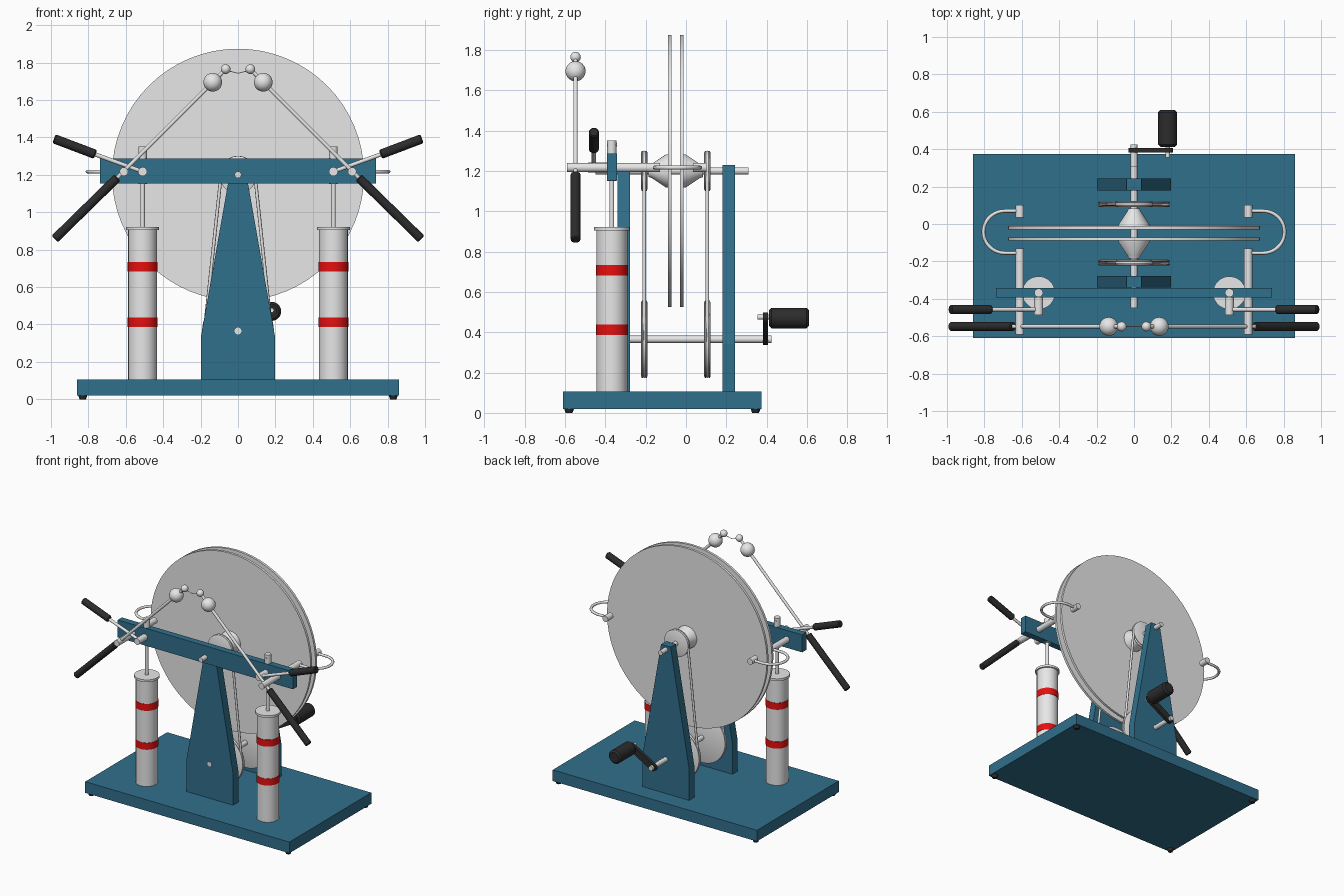
import bpy, bmesh, math
from mathutils import Vector

cube = bpy.data.objects.get("Cube")
if cube:
    bpy.data.objects.remove(cube, do_unlink=True)


def material(name, rgb, rough=0.5):
    m = bpy.data.materials.new(name)
    m.use_nodes = True
    m.diffuse_color = (*rgb, 1)
    bsdf = next(n for n in m.node_tree.nodes if n.type == 'BSDF_PRINCIPLED')
    bsdf.inputs["Base Color"].default_value = (*rgb, 1)
    bsdf.inputs["Roughness"].default_value = rough
    return m


BLUE = material("blue paint", (0.03, 0.16, 0.26))
GREY = material("light grey", (0.8, 0.8, 0.8))
RED = material("red band", (0.8, 0.005, 0.005))
BLACK = material("black rubber", (0.025, 0.025, 0.025))


def finish(name, bm, mat, smooth=True):
    bmesh.ops.recalc_face_normals(bm, faces=bm.faces)
    mesh = bpy.data.meshes.new(name)
    bm.to_mesh(mesh)
    bm.free()
    mesh.materials.append(mat)
    ob = bpy.data.objects.new(name, mesh)
    bpy.context.collection.objects.link(ob)
    if smooth:
        bpy.ops.object.select_all(action='DESELECT')
        ob.select_set(True)
        bpy.context.view_layer.objects.active = ob
        bpy.ops.object.shade_smooth_by_angle(angle=math.radians(35))
    return ob


def lathe(name, a, b, profile, mat, sides=32):
    """Turn (distance along a-b, radius) points around the line a-b."""
    a, b = Vector(a), Vector(b)
    turn = (b - a).to_track_quat('Z', 'Y')
    bm = bmesh.new()
    rings = []
    for d, r in profile:
        rings.append([bm.verts.new(a + turn @ Vector((
            r * math.cos(math.tau * i / sides),
            r * math.sin(math.tau * i / sides), d))) for i in range(sides)])
    for lo, hi in zip(rings, rings[1:]):
        for i in range(sides):
            j = (i + 1) % sides
            bm.faces.new((lo[i], lo[j], hi[j], hi[i]))
    bm.faces.new(rings[0])
    bm.faces.new(rings[-1])
    return finish(name, bm, mat)


def rod(name, a, b, r, mat=GREY, sides=24):
    length = (Vector(b) - Vector(a)).length
    return lathe(name, a, b, [(0, r), (length, r)], mat, sides)


def grip(name, a, b, r):
    length, e = (Vector(b) - Vector(a)).length, r * 0.25
    return lathe(name, a, b, [(0, r - e), (e, r), (length - e, r), (length, r - e)], BLACK)


def ball(name, centre, r):
    bm = bmesh.new()
    bmesh.ops.create_uvsphere(bm, u_segments=24, v_segments=16, radius=r)
    bmesh.ops.translate(bm, verts=bm.verts, vec=centre)
    return finish(name, bm, GREY)


def prism(name, outline, y0, y1, mat):
    """Extrude an x-z outline from y0 to y1."""
    bm = bmesh.new()
    face = bm.faces.new([bm.verts.new((x, y0, z)) for x, z in outline])
    new = bmesh.ops.extrude_face_region(bm, geom=[face])["geom"]
    bmesh.ops.translate(bm, vec=(0, y1 - y0, 0),
                        verts=[v for v in new if isinstance(v, bmesh.types.BMVert)])
    return finish(name, bm, mat, False)


def box(name, x, y0, y1, z0, z1, mat):
    return prism(name, [(-x, z0), (x, z0), (x, z1), (-x, z1)], y0, y1, mat)


def wire(name, points, r, mat=GREY, closed=False):
    curve = bpy.data.curves.new(name, 'CURVE')
    curve.dimensions = '3D'
    curve.bevel_depth = r
    curve.bevel_resolution = 2
    curve.use_fill_caps = True
    line = curve.splines.new('POLY')
    line.points.add(len(points) - 1)
    for p, co in zip(line.points, points):
        p.co = (*co, 1)
    line.use_cyclic_u = closed
    line.use_smooth = True
    curve.materials.append(mat)
    ob = bpy.data.objects.new(name, curve)
    bpy.context.collection.objects.link(ob)
    return ob


AXLE_Z, SHAFT_Z, BAR_Z = 1.2, 0.365, 1.217

# Base, feet, uprights and crossbar
box("base", 0.86, -0.61, 0.375, 0.02, 0.105, BLUE)
for x in (-0.83, 0.83):
    for y in (-0.58, 0.345):
        lathe("foot", (x, y, 0), (x, y, 1), [(0, 0.017), (0.022, 0.025)], BLACK)
for name, y in (("front_upright", -0.34), ("back_upright", 0.18)):
    prism(name, [(-0.197, 0.1), (0.197, 0.1), (0.197, 0.34), (0.04, 1.23),
                 (-0.04, 1.23), (-0.197, 0.34)], y, y + 0.063, BLUE)
box("crossbar", 0.738, -0.393, -0.343, 1.153, 1.286, BLUE)

# Axle, discs and conical hubs
rod("axle", (0, -0.45, AXLE_Z), (0, 0.31, AXLE_Z), 0.018)
for y, out in ((-0.08, -1), (-0.021, 1)):
    rod("disc", (0, y - 0.009, AXLE_Z), (0, y + 0.009, AXLE_Z), 0.674, sides=64)
    lathe("hub", (0, y, AXLE_Z), (0, y + out, AXLE_Z),
          [(0, 0.083), (0.018, 0.083), (0.09, 0.035), (0.105, 0.03)], GREY)

# Pulleys and belts
for y in (-0.207, 0.106):
    for name, z, r in (("upper_pulley", AXLE_Z, 0.1), ("lower_pulley", SHAFT_Z, 0.192)):
        lathe(name, (0, y - 0.016, z), (0, y + 1, z),
              [(0, r - 0.01), (0.004, r), (0.008, r), (0.016, r - 0.014),
               (0.024, r), (0.028, r), (0.032, r - 0.01)], GREY, 48)
    tilt = math.asin(0.09 / (AXLE_Z - SHAFT_Z))
    path = []
    for z, r, start, stop in ((AXLE_Z, 0.092, -tilt, math.pi + tilt),
                              (SHAFT_Z, 0.182, math.pi + tilt, math.tau - tilt)):
        for i in range(25):
            t = start + (stop - start) * i / 24
            path.append((r * math.cos(t), y, z + r * math.sin(t)))
    wire("belt", path, 0.009, closed=True)

# Drive shaft and crank
rod("drive_shaft", (0, -0.342, SHAFT_Z), (0, 0.425, SHAFT_Z), 0.018)
crank = Vector((0.18, 0, 0.47))
along = (crank - Vector((0, 0, SHAFT_Z))).normalized()
side = Vector((-along.z, 0, along.x)) * 0.026
outline = []
for end, flip in ((Vector((0, 0, SHAFT_Z)), -1), (crank, 1)):
    for i in range(13):
        t = math.pi * i / 12
        p = end + flip * (along * 0.03 * math.sin(t) - side * math.cos(t))
        outline.append((p.x, p.z))
prism("crank_arm", outline, 0.382, 0.407, BLACK)
rod("crank_pin", (0.18, 0.355, 0.475), (0.18, 0.43, 0.475), 0.012)
grip("crank_handle", (0.18, 0.412, 0.47), (0.18, 0.61, 0.47), 0.051)

for s, hand in ((1, "left_"), (-1, "right_")):
    # Storage jar with bands, cap and centre rod
    jx, jy = 0.51 * s, -0.368
    rod(hand + "jar", (jx, jy, 0.1), (jx, jy, 0.91), 0.077, sides=48)
    rod(hand + "jar_cap", (jx, jy, 0.905), (jx, jy, 0.922), 0.088, sides=48)
    for z in (0.386, 0.682):
        rod(hand + "jar_band", (jx, jy, z), (jx, jy, z + 0.052), 0.0795, RED, 48)
    rod(hand + "jar_rod", (jx, jy, 0.9), (jx, jy, 1.2), 0.012)
    rod(hand + "terminal_post", (jx, jy, 1.15), (jx, jy, 1.352), 0.023)
    rod(hand + "post_pin", (jx, jy - 0.025, 1.33), (jx, jy + 0.025, 1.33), 0.008)

    # Collector bars and the fork around the disc edges
    cx = 0.61 * s
    rod(hand + "switch_bar", (jx, -0.487, BAR_Z), (jx, -0.36, BAR_Z), 0.024)
    rod(hand + "collector_bar", (cx, -0.59, BAR_Z), (cx, -0.13, BAR_Z), 0.023)
    rod(hand + "collector_tip", (cx, 0.035, BAR_Z), (cx, 0.102, BAR_Z), 0.023)
    loop = [(cx, -0.155, BAR_Z)]
    for i in range(21):
        t = math.pi * (i / 20 - 0.5)
        loop.append((s * (0.69 + 0.115 * math.cos(t)), -0.0425 + 0.1125 * math.sin(t), BAR_Z))
    loop.append((cx, 0.07, BAR_Z))
    wire(hand + "collector_fork", loop, 0.01)

    # Discharge arm with balls and handle
    y = -0.548
    rod(hand + "discharge_arm", (0.68 * s, y, 1.15), (0.135 * s, y, 1.695), 0.011)
    ball(hand + "large_ball", (0.135 * s, y, 1.695), 0.05)
    rod(hand + "ball_neck", (0.135 * s, y, 1.695), (0.066 * s, y, 1.765), 0.01)
    ball(hand + "small_ball", (0.066 * s, y, 1.765), 0.026)
    grip(hand + "discharge_handle", (0.645 * s, y, 1.185), (0.98 * s, y, 0.857), 0.024)

    # Switch arm and handle
    y = -0.457
    rod(hand + "switch_arm", (jx, y, BAR_Z), (0.78 * s, y, 1.315), 0.011)
    grip(hand + "switch_handle", (0.762 * s, y, 1.309), (0.984 * s, y, 1.393), 0.025)

# Thin spark between the small balls
spark = [(-0.05, 1.755), (-0.02, 1.748), (0, 1.743), (0.02, 1.748), (0.05, 1.755)]
wire("spark", [(x, -0.548, z) for x, z in spark], 0.002)
